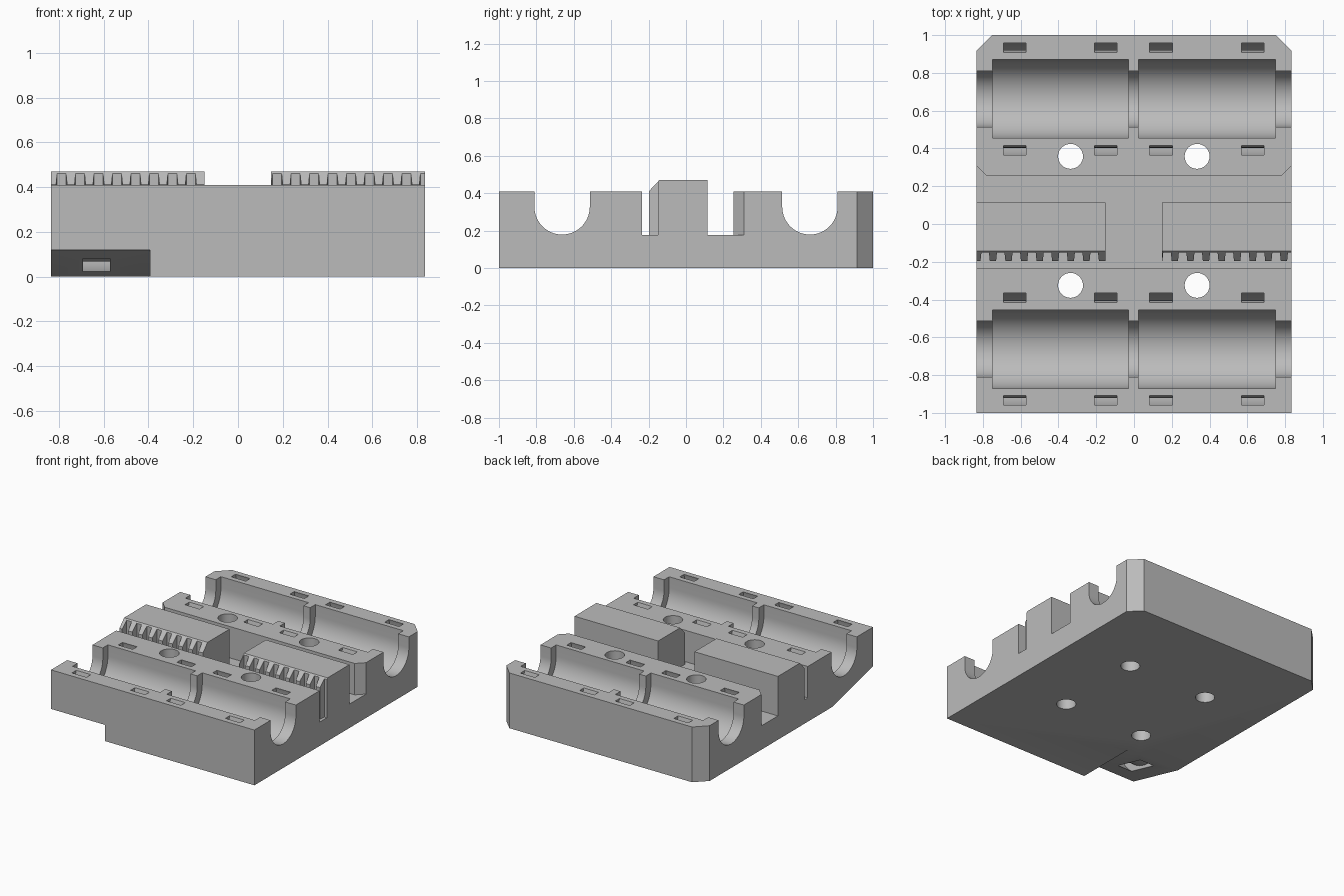
import bpy, bmesh, math
from mathutils import Vector

cube = bpy.data.objects.get("Cube")
if cube:
    bpy.data.objects.remove(cube, do_unlink=True)

W = 0.835        # half width
TOP = 0.41       # deck height
FLOOR = 0.177    # belt channel floor
AXIS_Y, AXIS_Z = 0.6625, 0.327   # rod axis

grey = bpy.data.materials.new("plain_grey")
grey.use_nodes = True
grey.diffuse_color = (0.5, 0.5, 0.5, 1)
grey.node_tree.nodes["Principled BSDF"].inputs["Base Color"].default_value = (0.5, 0.5, 0.5, 1)


def prism(name, pts, axis, a, b):
    """Extrude a closed profile along X (pts are y,z) or Z (pts are x,y)."""
    bm = bmesh.new()
    place = (lambda p, t: (t, *p)) if axis == "X" else (lambda p, t: (*p, t))
    face = bm.faces.new([bm.verts.new(place(p, a)) for p in pts])
    ext = bmesh.ops.extrude_face_region(bm, geom=[face])
    move = Vector((b - a, 0, 0)) if axis == "X" else Vector((0, 0, b - a))
    bmesh.ops.translate(bm, vec=move, verts=[v for v in ext["geom"] if isinstance(v, bmesh.types.BMVert)])
    bmesh.ops.recalc_face_normals(bm, faces=bm.faces)
    mesh = bpy.data.meshes.new(name)
    bm.to_mesh(mesh)
    bm.free()
    obj = bpy.data.objects.new(name, mesh)
    bpy.context.collection.objects.link(obj)
    mesh.materials.append(grey)
    return obj


def arc(cx, cy, r, start, end, n):
    return [(cx + r * math.cos(math.radians(start + (end - start) * i / n)),
             cy + r * math.sin(math.radians(start + (end - start) * i / n))) for i in range(n + 1)]


def cut(target, cutter):
    """Subtract the cutter, then discard it."""
    mod = target.modifiers.new("cut", "BOOLEAN")
    mod.operation = "DIFFERENCE"
    mod.solver = "EXACT"
    mod.object = cutter
    bpy.context.view_layer.objects.active = target
    bpy.ops.object.modifier_apply(modifier=mod.name)
    bpy.data.objects.remove(cutter, do_unlink=True)


def trough(cy, r):
    """U-shaped profile with a round bottom, open above the deck."""
    return [(cy - r, 0.6)] + arc(cy, AXIS_Z, r, 180, 360, 32) + [(cy + r, 0.6)]


# Main plate with bevelled rear corners
carriage = prism("carriage_body",
                 [(-W, -1), (W, -1), (W, 0.915), (0.75, 1), (-0.75, 1), (-W, 0.915)], "Z", 0, TOP)

# Belt channel across the middle, flared at its rear ends
cut(carriage, prism("channel_cutter",
                    [(-0.9, -0.235), (0.9, -0.235), (0.9, 0.375), (0.78, 0.255),
                     (-0.78, 0.255), (-0.9, 0.375)], "Z", FLOOR, 0.6))

# Rod grooves, bearing pockets and tie channels
for side in (-1, 1):
    cy = side * AXIS_Y
    cut(carriage, prism("rod_cutter", trough(cy, 0.148), "X", -0.95, 0.95))
    for x0, x1 in ((-0.75, -0.03), (0.025, 0.748)):
        cut(carriage, prism("bearing_cutter", trough(cy, 0.208), "X", x0, x1))
    for x in (-0.632, -0.15, 0.143, 0.628):
        ring = arc(cy, AXIS_Z, 0.308, 160, 380, 36) + arc(cy, AXIS_Z, 0.26, 380, 160, 36)
        cut(carriage, prism("tie_cutter", ring, "X", x - 0.06, x + 0.06))

# Screw holes
for x in (-0.336, 0.334):
    for y in (-0.325, 0.358):
        cut(carriage, prism("hole_cutter", arc(x, y, 0.066, 0, 360, 32)[:-1], "Z", -0.1, 0.6))

# Sloped relief under the front corner
cut(carriage, prism("ramp_cutter", [(-0.525, 0), (-1.1, 0.1455), (-1.1, -0.1), (-0.525, -0.1)],
                    "X", -0.95, -0.393))

# Toothed belt clamps
clamp_profile = [(-0.197, FLOOR), (0.115, FLOOR), (0.115, 0.47), (-0.143, 0.47), (-0.197, 0.412)]
clamps = []
for name, x0, x1, first, count in (("right_belt_clamp", -W, -0.15, -0.788, 8),
                                   ("left_belt_clamp", 0.148, W, 0.175, 9)):
    clamp = prism(name, clamp_profile, "X", x0, x1)
    for i in range(count):
        c = first + i * 0.0825
        cut(clamp, prism("gap_cutter", [(c - 0.026, -0.21), (c + 0.026, -0.21),
                                        (c + 0.02, -0.151), (c - 0.02, -0.151)], "Z", 0.1, 0.6))
    clamps.append(clamp)

# Smooth the round surfaces, keep edges crisp
bpy.ops.object.select_all(action="DESELECT")
carriage.select_set(True)
bpy.context.view_layer.objects.active = carriage
bpy.ops.object.shade_smooth_by_angle(angle=math.radians(30))
